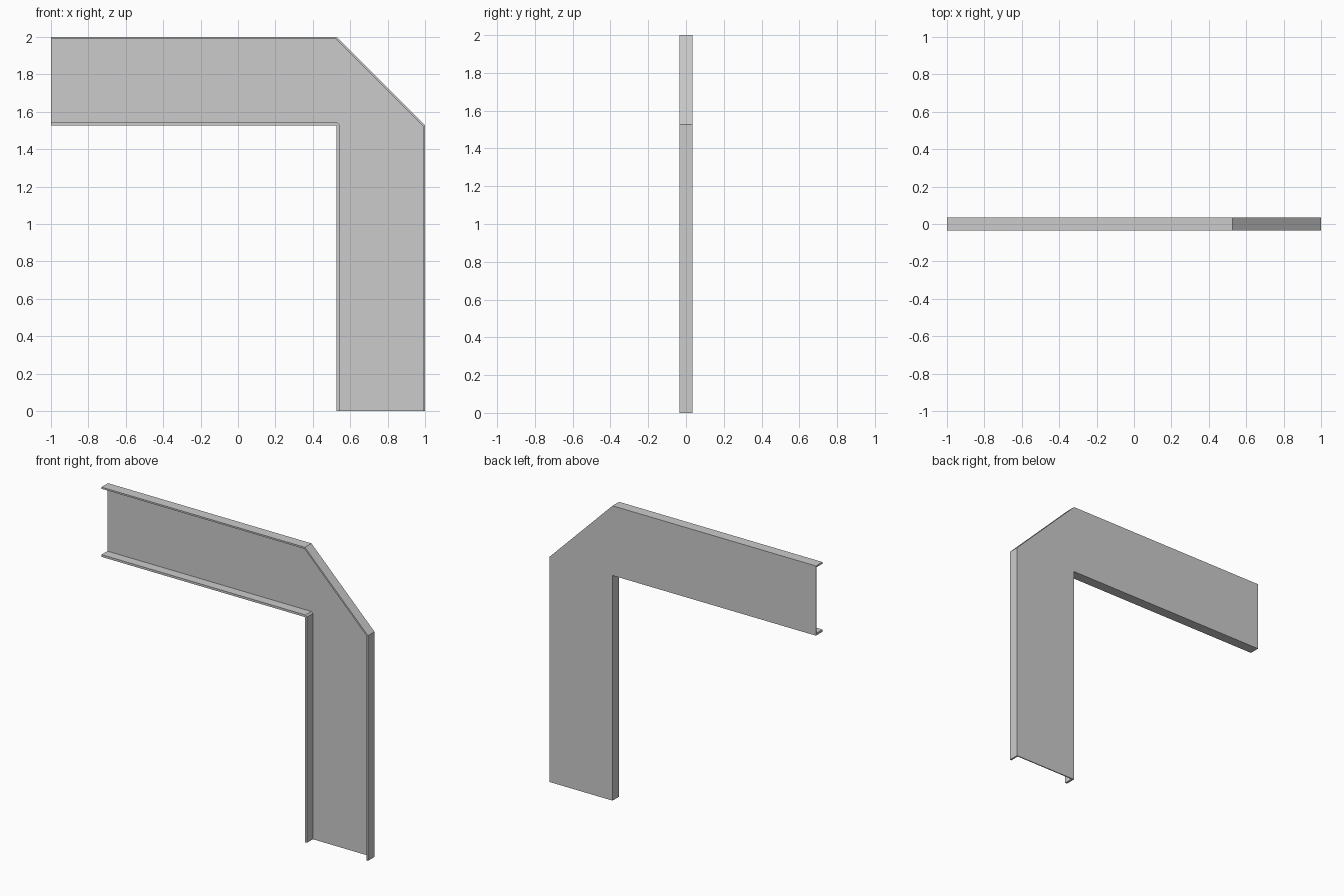
import bpy, bmesh

if "Cube" in bpy.data.objects:
    bpy.data.objects.remove(bpy.data.objects["Cube"])

HALF_D = 0.035      # half depth of the channel
WEB_Y = 0.028       # front face of the thin web at the back
T = 0.011           # outer flange thickness
B = 0.527           # inner bend line

# Path stations: (outer edge, outer inset, inner inset, inner edge) as x, z
end = [(-1, 2), (-1, 2 - T), (-1, B + 1.015), (-1, B + 1)]
bend = [(B, 2), (B - 0.414 * T, 2 - T), (B + 0.004, B + 1.015), (B, B + 1)]


def mirrored(station):
    """Reflect a station across the diagonal of the bend."""
    return [(z - 1, x + 1) for x, z in station]


stations = [end, bend, mirrored(bend), mirrored(end)]

bm = bmesh.new()
rings = []
for o, oi, ii, i in stations:
    # C-shaped section, open to the front
    section = [(o, HALF_D), (o, -HALF_D), (oi, -HALF_D), (oi, WEB_Y),
               (ii, WEB_Y), (ii, -HALF_D), (i, -HALF_D), (i, HALF_D)]
    rings.append([bm.verts.new((p[0], y, p[1])) for p, y in section])

# Sides of the swept channel
for a, b in zip(rings, rings[1:]):
    for k in range(8):
        n = (k + 1) % 8
        bm.faces.new((a[k], a[n], b[n], b[k]))

# End caps: two flanges and the web
for r in (rings[0], rings[-1]):
    for idx in ((0, 1, 2, 3), (0, 3, 4, 7), (4, 5, 6, 7)):
        bm.faces.new([r[k] for k in idx])

bmesh.ops.remove_doubles(bm, verts=bm.verts, dist=0.0005)
bmesh.ops.recalc_face_normals(bm, faces=bm.faces)

mesh = bpy.data.meshes.new("channel_elbow")
bm.to_mesh(mesh)
bm.free()
bpy.context.collection.objects.link(bpy.data.objects.new("channel_elbow", mesh))
